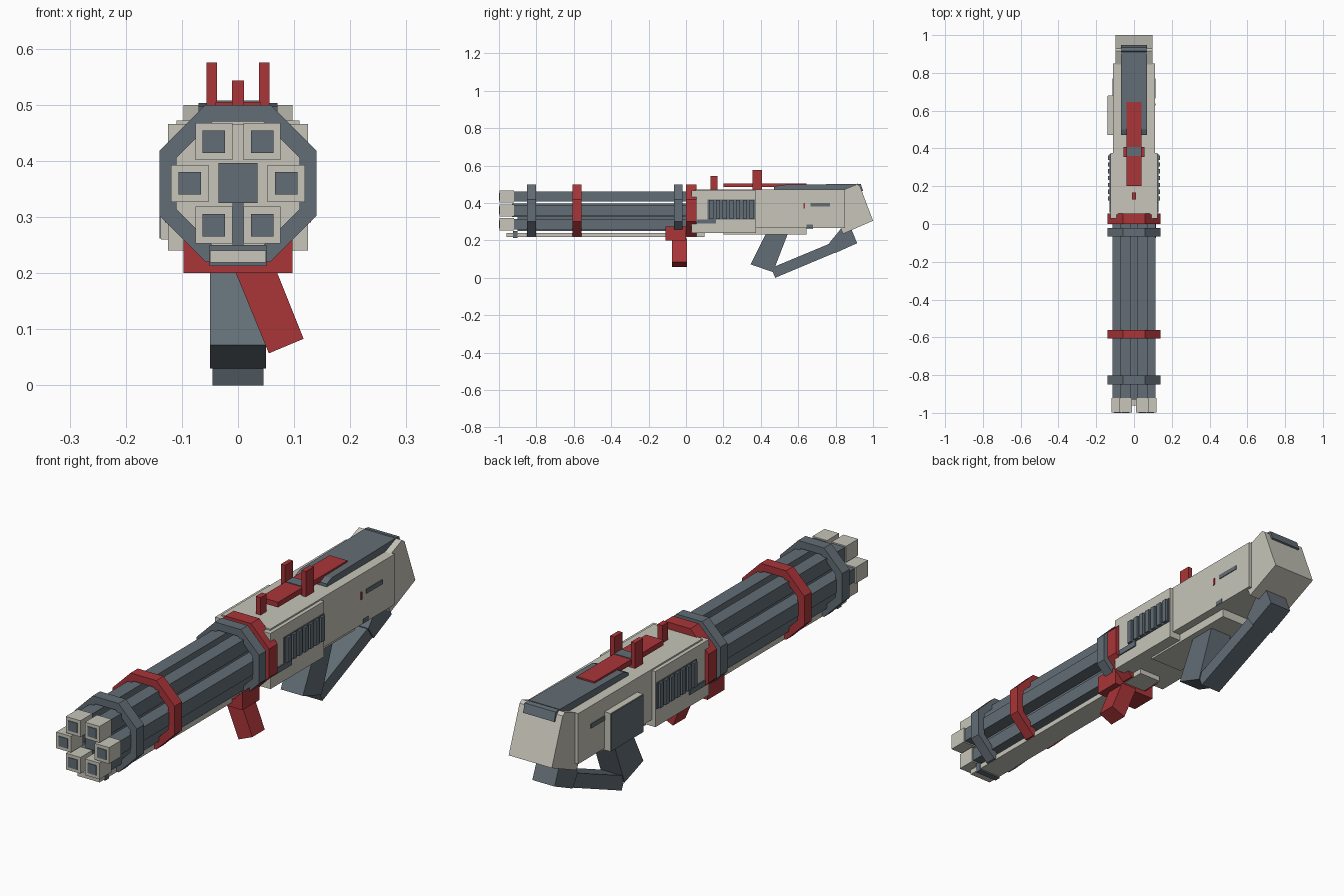
import bpy
import bmesh
import math
from mathutils import Vector

cube = bpy.data.objects.get("Cube")
if cube:
    bpy.data.objects.remove(cube, do_unlink=True)


def material(name, color):
    m = bpy.data.materials.new(name)
    m.use_nodes = True
    m.diffuse_color = (*color, 1)
    m.node_tree.nodes["Principled BSDF"].inputs["Base Color"].default_value = (*color, 1)
    return m


CREAM = material("warm light grey", (0.57, 0.56, 0.49))
DARK = material("slate grey", (0.125, 0.155, 0.18))
RED = material("deep red", (0.4, 0.035, 0.04))


def finish(name, bm, mat):
    bmesh.ops.recalc_face_normals(bm, faces=bm.faces)
    mesh = bpy.data.meshes.new(name)
    bm.to_mesh(mesh)
    bm.free()
    mesh.materials.append(mat)
    obj = bpy.data.objects.new(name, mesh)
    bpy.context.collection.objects.link(obj)
    return obj


def box(name, x, y, z, mat):
    """Box from (min, max) pairs."""
    bm = bmesh.new()
    bmesh.ops.create_cube(bm, size=1)
    for v in bm.verts:
        v.co = Vector([(a + b) / 2 + c * (b - a) for (a, b), c in zip((x, y, z), v.co)])
    return finish(name, bm, mat)


def extrude(name, points, depth, mat, axis="x"):
    """Extrude a (y, z) profile along x, or an (x, z) profile along y."""
    bm = bmesh.new()
    lo, hi = depth
    place = (lambda p, d: (d, *p)) if axis == "x" else (lambda p, d: (p[0], d, p[1]))
    face = bm.faces.new([bm.verts.new(place(p, lo)) for p in points])
    ext = bmesh.ops.extrude_face_region(bm, geom=[face])
    shift = Vector(place((0, 0), hi - lo))
    bmesh.ops.translate(bm, vec=shift, verts=[g for g in ext["geom"] if isinstance(g, bmesh.types.BMVert)])
    return finish(name, bm, mat)


AXIS_Z = 0.36


def ring(name, y0, y1, mat, outer=0.14, inner=0.11):
    """Open octagonal clamp around the barrels."""
    bm = bmesh.new()
    loops = []
    for i in range(8):
        a = math.radians(22.5 + 45 * i)
        k = 1 / math.cos(math.radians(22.5))
        loops.append([bm.verts.new((r * k * math.cos(a), y, AXIS_Z + r * k * math.sin(a)))
                      for r, y in ((outer, y0), (outer, y1), (inner, y1), (inner, y0))])
    for i in range(8):
        a, b = loops[i], loops[(i + 1) % 8]
        for j in range(4):
            k = (j + 1) % 4
            bm.faces.new((a[j], a[k], b[k], b[j]))
    return finish(name, bm, mat)


# Six square barrels with muzzle blocks and bores
for i in range(6):
    a = math.radians(60 * i)
    cx, cz = 0.086 * math.cos(a), AXIS_Z + 0.086 * math.sin(a)

    def around(h):
        return (cx - h, cx + h), (cz - h, cz + h)

    for part, h, y0, y1, mat in (("barrel", 0.028, -0.93, 0.05, DARK),
                                 ("muzzle", 0.033, -0.997, -0.92, CREAM),
                                 ("bore", 0.02, -1.0, -0.996, DARK)):
        xs, zs = around(h)
        box(f"{part}_{i + 1}", xs, (y0, y1), zs, mat)

box("core_rod", (-0.035, 0.035), (-0.93, 0.05), (0.325, 0.396), DARK)
box("core_rib", (-0.01, 0.01), (-0.9, 0.05), (0.25, 0.33), DARK)

# Clamps around the barrels
ring("front_clamp", -0.85, -0.803, DARK)
ring("middle_clamp", -0.607, -0.56, RED)
ring("rear_clamp", -0.065, -0.02, DARK)
ring("receiver_collar", 0.0, 0.055, RED)

# Cover under the barrels
box("lower_cover", (-0.05, 0.05), (-0.96, 0.1), (0.219, 0.24), CREAM)
box("cover_band", (-0.051, 0.051), (-0.925, -0.9), (0.213, 0.25), DARK)

# Receiver
box("front_receiver", (-0.125, 0.125), (0.03, 0.375), (0.24, 0.466), CREAM)
box("rear_receiver", (-0.11, 0.11), (0.05, 0.85), (0.267, 0.472), CREAM)
box("lower_receiver", (-0.075, 0.075), (0.2, 0.645), (0.232, 0.29), CREAM)
extrude("stock", [(0.83, 0.466), (0.915, 0.5), (0.93, 0.49), (1.0, 0.305), (0.84, 0.235), (0.82, 0.28)],
        (-0.097, 0.097), CREAM)
extrude("butt_plate", [(0.9, 0.49), (0.915, 0.503), (0.935, 0.5), (0.947, 0.465), (0.925, 0.455)],
        (-0.07, 0.07), DARK)
extrude("top_cover", [(0.47, 0.465), (0.47, 0.484), (0.5, 0.497), (0.91, 0.502), (0.91, 0.465)],
        (-0.07, 0.07), DARK)

# Side vents, slots and latches
for side, s in (("left", 1), ("right", -1)):
    def span(a, b):
        return tuple(sorted((s * a, s * b)))

    box(f"{side}_vent_panel", span(0.12, 0.129), (0.115, 0.37), (0.312, 0.418), DARK)
    for i in range(7):
        y = 0.135 + i * 0.036
        box(f"{side}_vent_slat_{i + 1}", span(0.128, 0.138), (y - 0.011, y + 0.011), (0.315, 0.415), DARK)
    box(f"{side}_front_latch", span(0.12, 0.13), (0.06, 0.16), (0.29, 0.312), DARK)
    box(f"{side}_slot", span(0.105, 0.113), (0.665, 0.77), (0.382, 0.4), DARK)
    box(f"{side}_top_plate", span(0.012, 0.07), (0.06, 0.12), (0.46, 0.47), DARK)
    box(f"{side}_sight_post", span(0.037, 0.056), (0.355, 0.407), (0.46, 0.575), RED)

box("selector_mark", (0.105, 0.113), (0.628, 0.637), (0.37, 0.4), RED)
box("lower_pin", (0.105, 0.112), (0.645, 0.68), (0.268, 0.285), DARK)
box("side_box", (-0.137, -0.1), (0.47, 0.68), (0.26, 0.415), CREAM)
box("side_box_face", (-0.14, -0.136), (0.472, 0.678), (0.262, 0.413), DARK)

# Top rail and front sight
box("top_rail", (-0.04, 0.04), (0.2, 0.645), (0.484, 0.505), RED)
box("rail_bridge", (-0.037, 0.037), (0.36, 0.407), (0.466, 0.508), DARK)
box("front_sight", (-0.011, 0.011), (0.13, 0.168), (0.46, 0.543), RED)

# Rear grip and stock brace
extrude("rear_grip", [(0.435, 0.25), (0.55, 0.25), (0.465, 0.03), (0.345, 0.072)], (-0.05, 0.05), DARK)
extrude("brace_bar", [(0.455, 0.052), (0.477, 0.0), (0.83, 0.148), (0.81, 0.2)], (-0.045, 0.045), DARK)
extrude("brace_mount", [(0.765, 0.185), (0.835, 0.27), (0.88, 0.27), (0.915, 0.185), (0.8, 0.133)],
        (-0.05, 0.05), DARK)

# Angled foregrip
extrude("foregrip_bracket", [(-0.097, 0.2), (0.097, 0.2), (0.097, 0.275), (0.06, 0.235), (-0.06, 0.235), (-0.097, 0.275)],
        (-0.11, 0.0), RED, axis="y")
extrude("foregrip", [(-0.008, 0.21), (0.066, 0.21), (0.117, 0.083), (0.055, 0.057)],
        (-0.075, 0.005), RED, axis="y")
